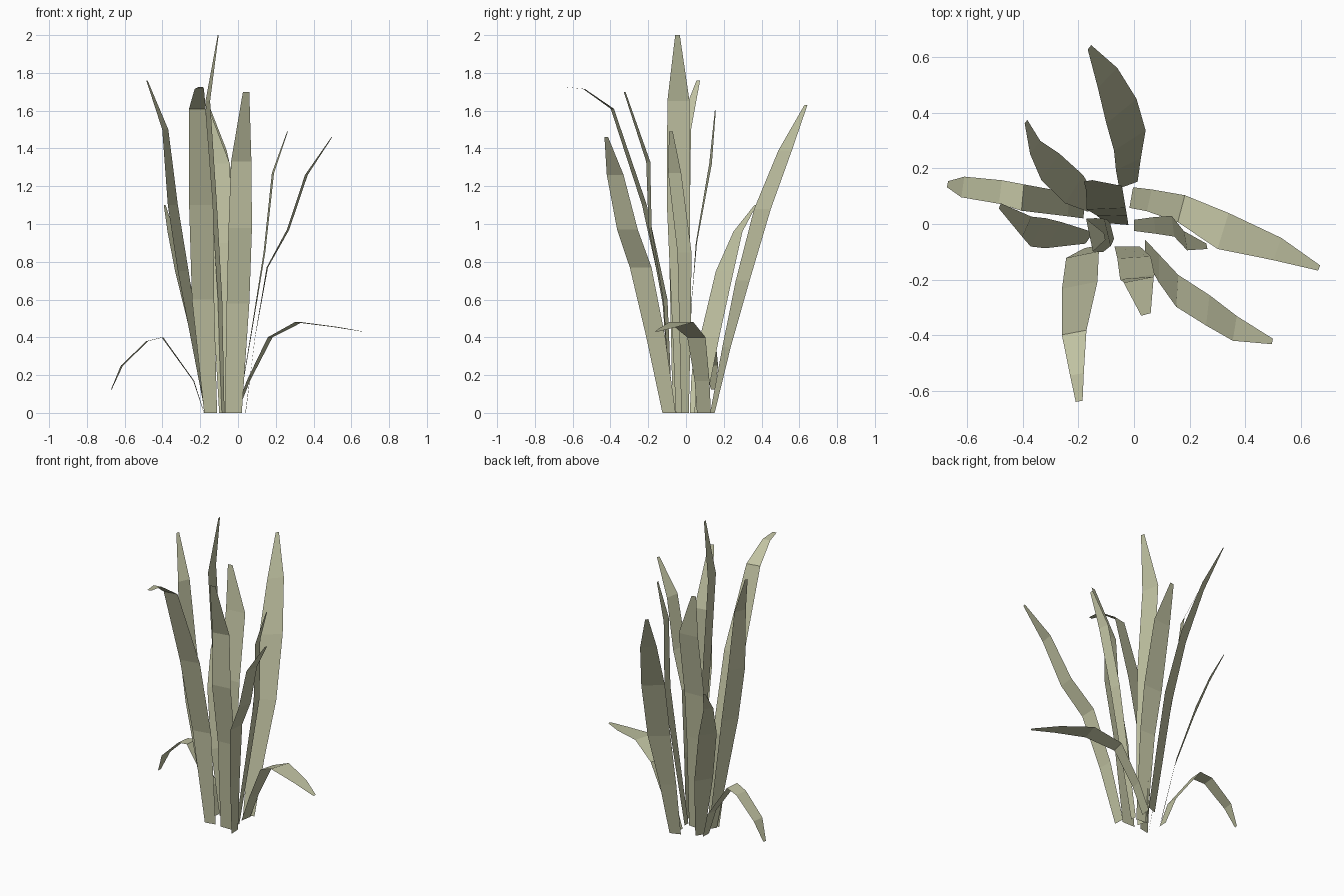
import bpy
from math import cos, sin, radians

mat = bpy.data.materials.new("leaf_green")
mat.diffuse_color = (0.53, 0.54, 0.36, 1)


def blade(name, a0, a1, rows):
    """Flat ribbon: rows of (x, y, z, width); width direction turns from a0 to a1 degrees."""
    verts = []
    for i, (x, y, z, w) in enumerate(rows):
        a = radians(a0 + (a1 - a0) * i / (len(rows) - 1))
        dx, dy = cos(a) * w / 2, sin(a) * w / 2
        verts += [(x - dx, y - dy, z), (x + dx, y + dy, z)]
    faces = [(2*i, 2*i + 1, 2*i + 3, 2*i + 2) for i in range(len(rows) - 1)]
    mesh = bpy.data.meshes.new(name)
    mesh.from_pydata(verts, [], faces)
    mesh.materials.append(mat)
    bpy.context.collection.objects.link(bpy.data.objects.new(name, mesh))


# Tall blades at the back and centre
blade("back_blade", 20, 52, [
    (-.02, .14, 0, .07), (-.02, .215, .35, .10), (-.015, .30, .70, .135),
    (-.045, .405, 1.08, .14), (-.095, .525, 1.39, .10), (-.16, .635, 1.63, .02)])
blade("tallest_blade", 104, 101, [
    (-.08, -.02, 0, .07), (-.095, -.03, .6, .10), (-.125, -.04, 1.1, .125),
    (-.16, -.04, 1.65, .12), (-.105, -.045, 2, .025)])
blade("centre_blade", -5, 10, [
    (-.06, 0, 0, .08), (-.08, .03, .6, .11), (-.10, .055, .9, .14),
    (-.108, .13, 1.32, .13), (-.165, .155, 1.6, .03)])

# Front blades
blade("front_blade", 0, 15, [
    (-.025, -.08, 0, .09), (0, -.12, .58, .12), (.012, -.19, .98, .125),
    (.017, -.20, 1.33, .11), (.043, -.325, 1.7, .035)])
blade("front_curled_blade", 12, 10, [
    (-.145, -.08, 0, .07), (-.185, -.11, .6, .12), (-.195, -.22, 1.1, .13),
    (-.215, -.39, 1.61, .09), (-.205, -.54, 1.715, .05), (-.197, -.637, 1.725, .025)])

# Right blades
blade("right_front_blade", 92, 78, [
    (.04, -.09, 0, .07), (.09, -.16, .4, .10), (.155, -.24, .77, .115),
    (.265, -.31, .97, .11), (.362, -.375, 1.26, .09), (.497, -.422, 1.46, .02)])
blade("right_thin_blade", 92, 102, [
    (0, -.005, 0, .04), (.075, -.005, .45, .06), (.14, -.008, .85, .075),
    (.185, -.06, 1.27, .07), (.262, -.08, 1.49, .02)])
blade("right_drooping_blade", 80, 68, [
    (-.01, .095, 0, .075), (.055, .085, .17, .08), (.17, .055, .40, .10),
    (.32, -.025, .48, .135), (.515, -.09, .455, .085), (.665, -.158, .43, .02)])

# Left blades
blade("left_tall_blade", 55, 70, [
    (-.16, -.05, 0, .05), (-.29, -.04, .75, .11), (-.345, -.03, 1.1, .115),
    (-.385, -.01, 1.5, .08), (-.482, .065, 1.76, .02)])
blade("left_back_blade", 60, 50, [
    (-.15, .07, 0, .06), (-.215, .125, .4, .12), (-.30, .205, .75, .115),
    (-.355, .275, .96, .06), (-.388, .368, 1.1, .015)])
blade("left_drooping_blade", 88, 80, [
    (-.18, .05, 0, .06), (-.235, .07, .17, .085), (-.40, .095, .40, .095),
    (-.48, .115, .38, .085), (-.615, .133, .25, .075), (-.67, .143, .125, .022)])
